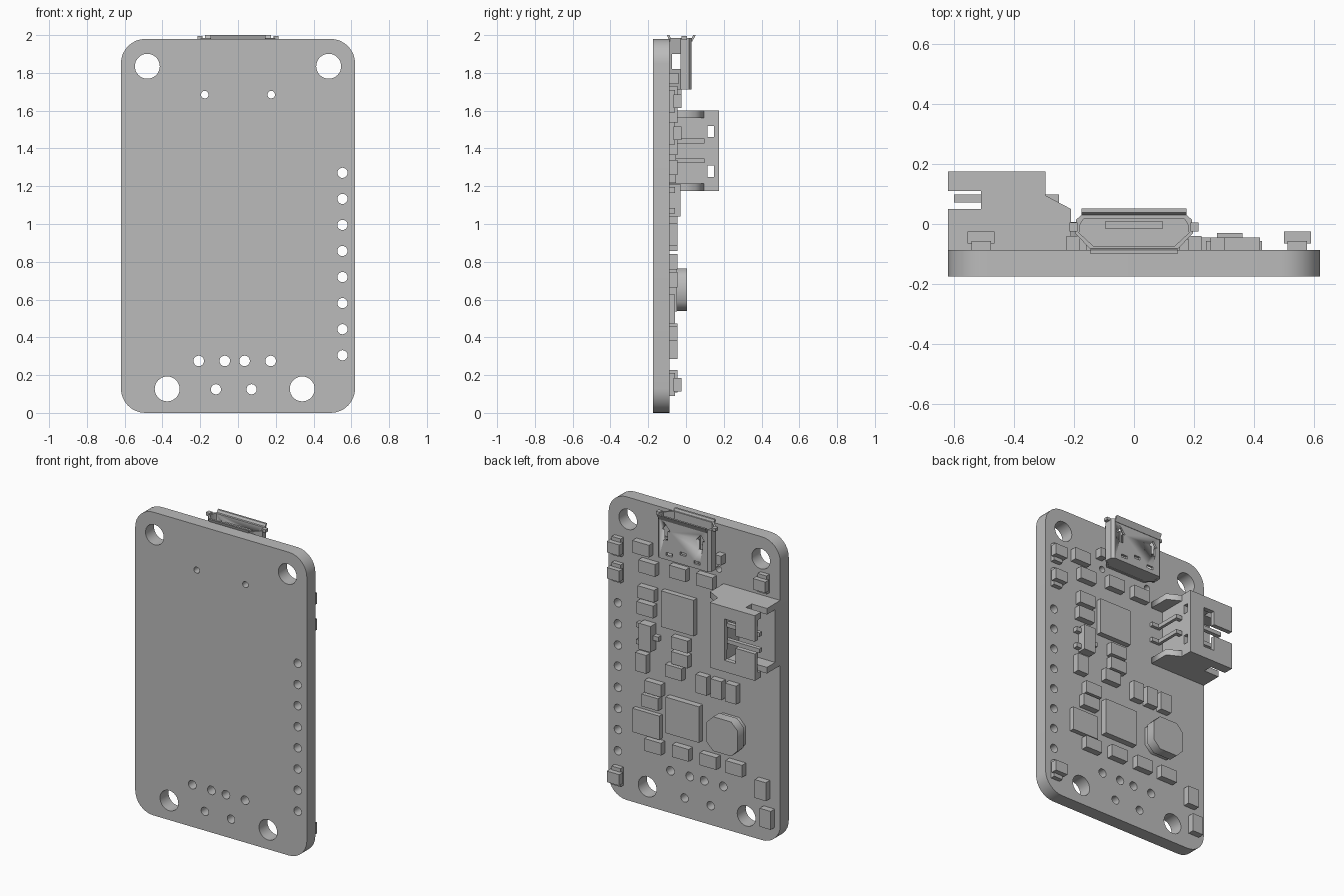
import bpy, bmesh, math
from mathutils import Matrix

cube = bpy.data.objects.get("Cube")
if cube:
    bpy.data.objects.remove(cube, do_unlink=True)

grey = bpy.data.materials.new("plain_grey")
grey.use_nodes = True
COLOUR = (0.5, 0.5, 0.5, 1)
grey.diffuse_color = COLOUR
grey.node_tree.nodes["Principled BSDF"].inputs["Base Color"].default_value = COLOUR

FACE = -0.087  # component side of the board


def select(obj):
    bpy.ops.object.select_all(action='DESELECT')
    obj.select_set(True)
    bpy.context.view_layer.objects.active = obj


def box(name, x, y, z):
    """Box from (min, max) pairs on each axis."""
    bm = bmesh.new()
    bmesh.ops.create_cube(bm, size=1)
    for v in bm.verts:
        v.co = [r[0] if c < 0 else r[1] for c, r in zip(v.co, (x, y, z))]
    mesh = bpy.data.meshes.new(name)
    bm.to_mesh(mesh)
    bm.free()
    obj = bpy.data.objects.new(name, mesh)
    bpy.context.collection.objects.link(obj)
    mesh.materials.append(grey)
    return obj


def circle(x, y, r, n=24):
    return [(x + r * math.cos(i * math.tau / n), y + r * math.sin(i * math.tau / n)) for i in range(n)]


def prism(name, loops, lo, hi, axis='Y', smooth=True):
    """Extrude filled outlines (later loops become holes) along Y or Z."""
    cu = bpy.data.curves.new(name, 'CURVE')
    cu.dimensions, cu.fill_mode = '2D', 'BOTH'
    cu.extrude = (hi - lo) / 2
    for pts in loops:
        sp = cu.splines.new('POLY')
        sp.points.add(len(pts) - 1)
        for p, (a, b) in zip(sp.points, pts):
            p.co = (a, b, 0, 1)
        sp.use_cyclic_u = True
    obj = bpy.data.objects.new(name, cu)
    bpy.context.collection.objects.link(obj)
    select(obj)
    bpy.ops.object.convert(target='MESH')
    obj = bpy.context.object
    mid = (lo + hi) / 2
    if axis == 'Y':
        m = Matrix.Translation((0, mid, 0)) @ Matrix.Rotation(math.pi / 2, 4, 'X')
    else:
        m = Matrix.Translation((0, 0, mid))
    bm = bmesh.new()
    bm.from_mesh(obj.data)
    bmesh.ops.remove_doubles(bm, verts=bm.verts, dist=1e-5)
    bmesh.ops.transform(bm, matrix=m, verts=bm.verts)
    bmesh.ops.recalc_face_normals(bm, faces=bm.faces)
    bm.to_mesh(obj.data)
    bm.free()
    obj.data.materials.clear()
    obj.data.materials.append(grey)
    if smooth:
        select(obj)
        bpy.ops.object.shade_smooth_by_angle(angle=math.radians(30))
    return obj


def cut(obj, cutters):
    for c in cutters:
        mod = obj.modifiers.new("cut", 'BOOLEAN')
        mod.operation, mod.solver, mod.object = 'DIFFERENCE', 'EXACT', c
        select(obj)
        bpy.ops.object.modifier_apply(modifier=mod.name)
        bpy.data.objects.remove(c, do_unlink=True)


# Circuit board with rounded corners and drilled holes
outline = []
for k, (cx, cz) in enumerate([(0.49, 1.85), (-0.49, 1.85), (-0.49, 0.13), (0.49, 0.13)]):
    for i in range(9):
        a = (k + i / 8) * math.pi / 2
        outline.append((cx + 0.13 * math.cos(a), cz + 0.13 * math.sin(a)))
holes = [circle(x, z, 0.066, 32) for x, z in [(0.48, 1.835), (-0.48, 1.835), (-0.375, 0.127), (0.34, 0.127)]]
holes += [circle(0.553, 0.305 + i * 0.138, 0.027) for i in range(8)]
holes += [circle(x, 0.275, 0.028) for x in (-0.208, -0.07, 0.035, 0.173)]
holes += [circle(x, 0.125, 0.027) for x in (-0.117, 0.072)]
holes += [circle(x, 1.685, 0.02) for x in (-0.176, 0.176)]
prism("circuit_board", [outline] + holes, -0.175, FACE)


def chip(name, x, z, w, d, h):
    return box(name, (x - w / 2, x + w / 2), (FACE - 0.002, FACE + h), (z - d / 2, z + d / 2))


# Small two-ended components, wide and tall
wide = [(0.36, 1.69), (0.316, 1.575), (0.094, 1.6), (-0.1, 1.6), (0.323, 1.405), (0.33, 1.3),
        (0.08, 1.138), (0.08, 1.04), (0.123, 0.945), (0.273, 0.8), (0.294, 0.705),
        (0.273, 0.42), (0.073, 0.433), (-0.127, 0.433), (-0.313, 0.433)]
tall = [(0.36, 0.945), (-0.077, 0.918), (-0.184, 0.918), (-0.29, 0.918), (-0.505, 0.345), (-0.54, 0.167)]
for x, z in wide:
    chip("small_component", x, z, 0.12, 0.08, 0.042)
for x, z in tall:
    chip("small_component", x, z, 0.08, 0.12, 0.042)

# Flat integrated circuits
chip("upper_ic", 0.1, 1.335, 0.235, 0.235, 0.035)
chip("middle_ic", 0.06, 0.653, 0.24, 0.235, 0.04)
chip("side_ic", 0.33, 0.55, 0.195, 0.155, 0.03)

# Three-legged transistor
chip("transistor_body", 0.32, 1.126, 0.085, 0.17, 0.057)
for x, z in [(0.375, 1.18), (0.375, 1.07), (0.265, 1.126)]:
    chip("transistor_leg", x, z, 0.05, 0.03, 0.03)

# Indicator lights
for x, z in [(0.545, 1.65), (0.545, 1.48), (0.545, 0.15), (-0.51, 1.69)]:
    chip("light_base", x, z, 0.065, 0.12, 0.03)
    box("light_lens", (x - 0.045, x + 0.045), (FACE + 0.022, FACE + 0.062), (z - 0.036, z + 0.036))

# Octagonal inductor on a thin foot
def octagon(x, z, r, c):
    return [(x + r, z - c), (x + r, z + c), (x + c, z + r), (x - c, z + r),
            (x - r, z + c), (x - r, z - c), (x - c, z - r), (x + c, z - r)]

prism("inductor", [octagon(-0.265, 0.652, 0.112, 0.065)], FACE + 0.03, 0.006, smooth=False)
prism("inductor_foot", [octagon(-0.265, 0.652, 0.104, 0.06)], FACE - 0.002, FACE + 0.03, smooth=False)

# Socket shell: thin trapezoid tube with marked back and side windows
def trapezoid(t):
    half = [(0.175 - t / 2, 0.03 - t), (0.193 - t, 0.015 - t), (0.197 - t, -0.03), (0.143 - t / 2, FACE + t)]
    return half + [(-x, y) for x, y in reversed(half)]

shell = prism("socket_shell", [trapezoid(0), trapezoid(0.014)], 1.712, 1.985, 'Z')
cutters = [box("side_window", (-0.3, 0.3), (-0.075, -0.03), (1.82, 1.9))]
for x in (-0.125, 0.125):
    arrow = [(-0.014, -0.05), (0.014, -0.05), (0.014, 0.01), (0.032, 0.01),
             (0, 0.05), (-0.032, 0.01), (-0.014, 0.01)]
    cutters.append(prism("arrow_cut", [[(x + a, 1.89 + b) for a, b in arrow]], 0.005, 0.06, smooth=False))
for x, z in [(-0.1, 1.75), (0, 1.78), (0.1, 1.75)]:
    cutters.append(box("slot_cut", (x - 0.022, x + 0.022), (0.005, 0.06), (z - 0.01, z + 0.01)))
cut(shell, cutters)
prism("socket_housing", [trapezoid(0.012)], 1.715, 1.735, 'Z', smooth=False)
box("socket_tongue", (-0.095, 0.095), (-0.017, 0.01), (1.73, 1.95))

# Flared lips and solder feet of the socket
def lip(name, w, y0, y1):
    obj = box(name, (-w, w), (y0, y0 + 0.013), (1.965, 2.0))
    for v in obj.data.vertices:
        if v.co.z > 1.98:
            v.co.y += y1 - y0

lip("back_lip", 0.175, 0.02, 0.038)
lip("front_lip", 0.145, -0.088, -0.1)
for s in (-1, 1):
    def side(a, b):
        return tuple(sorted((s * a, s * b)))
    box("side_lip", side(0.188, 0.215), (-0.025, 0.005), (1.975, 1.995))
    box("socket_foot", side(0.18, 0.225), (FACE - 0.002, -0.04), (1.74, 1.8))

# Battery connector: hollow box open towards -x
LOW, HIGH = 1.175, 1.6
battery = box("battery_connector", (-0.62, -0.295), (FACE - 0.001, 0.175), (LOW, HIGH))
cut(battery, [
    box("cavity", (-0.7, -0.36), (-0.035, 0.145), (LOW + 0.04, HIGH - 0.04)),
    box("wall_slot", (-0.7, -0.51), (0.05, 0.11), (1.1, 1.7)),
    box("top_slot", (-0.7, -0.4), (0.1, 0.2), (1.35, 1.43)),
    box("window", (-0.7, -0.2), (0.115, 0.148), (1.25, 1.31)),
    box("window", (-0.7, -0.2), (0.115, 0.148), (1.46, 1.52)),
    box("top_window", (-0.48, -0.4), (0.1, 0.2), (1.25, 1.52)),
])
ear = [(-0.3, FACE - 0.001), (-0.21, FACE - 0.001), (-0.21, 0.05), (-0.295, 0.095), (-0.3, 0.095)]
for z in (LOW, HIGH - 0.04):
    prism("connector_ear", [ear], z, z + 0.04, 'Z', smooth=False)

# Contact pins with bent tails
for z in (1.335, 1.44):
    zs = (z - 0.013, z + 0.013)
    box("contact_pin", (-0.6, -0.25), (0.072, 0.098), zs)
    box("pin_drop", (-0.27, -0.25), (FACE + 0.02, 0.098), zs)
    box("pin_tail", (-0.27, -0.2), (FACE - 0.001, FACE + 0.02), zs)
